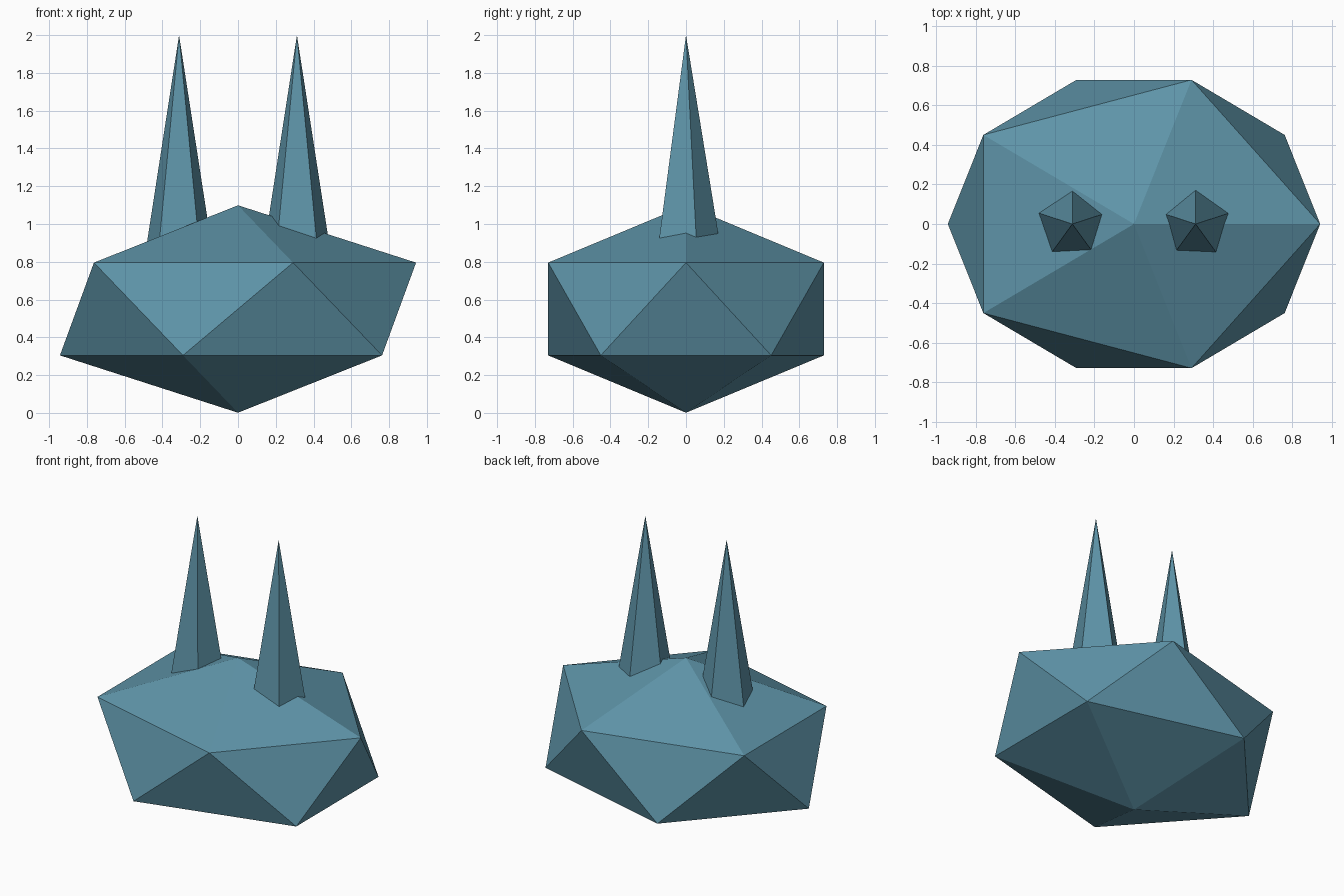
import bpy

if "Cube" in bpy.data.objects:
    bpy.data.objects.remove(bpy.data.objects["Cube"])

# Single flat blue-teal colour
teal = bpy.data.materials.new("dusty_teal")
teal.diffuse_color = (0.112, 0.296, 0.392, 1.0)
teal.use_nodes = True
teal.node_tree.nodes["Principled BSDF"].inputs["Base Color"].default_value = teal.diffuse_color


def finish(name):
    obj = bpy.context.object
    obj.name = name
    obj.data.materials.append(teal)
    return obj


# Body: squashed icosahedron
bpy.ops.mesh.primitive_ico_sphere_add(subdivisions=1, radius=1, location=(0, 0, 0.55))
body = finish("body")
body.scale = (1.054, 0.858, 0.549)

# Spikes: two tall five-sided cones with their bases sunk into the body
TOP, BASE = 2.0, 0.77
for side, x in (("left", -0.312), ("right", 0.312)):
    bpy.ops.mesh.primitive_cone_add(vertices=5, radius1=0.2, radius2=0, depth=TOP - BASE,
                                    location=(x, 0, (TOP + BASE) / 2))
    finish(side + "_spike")
